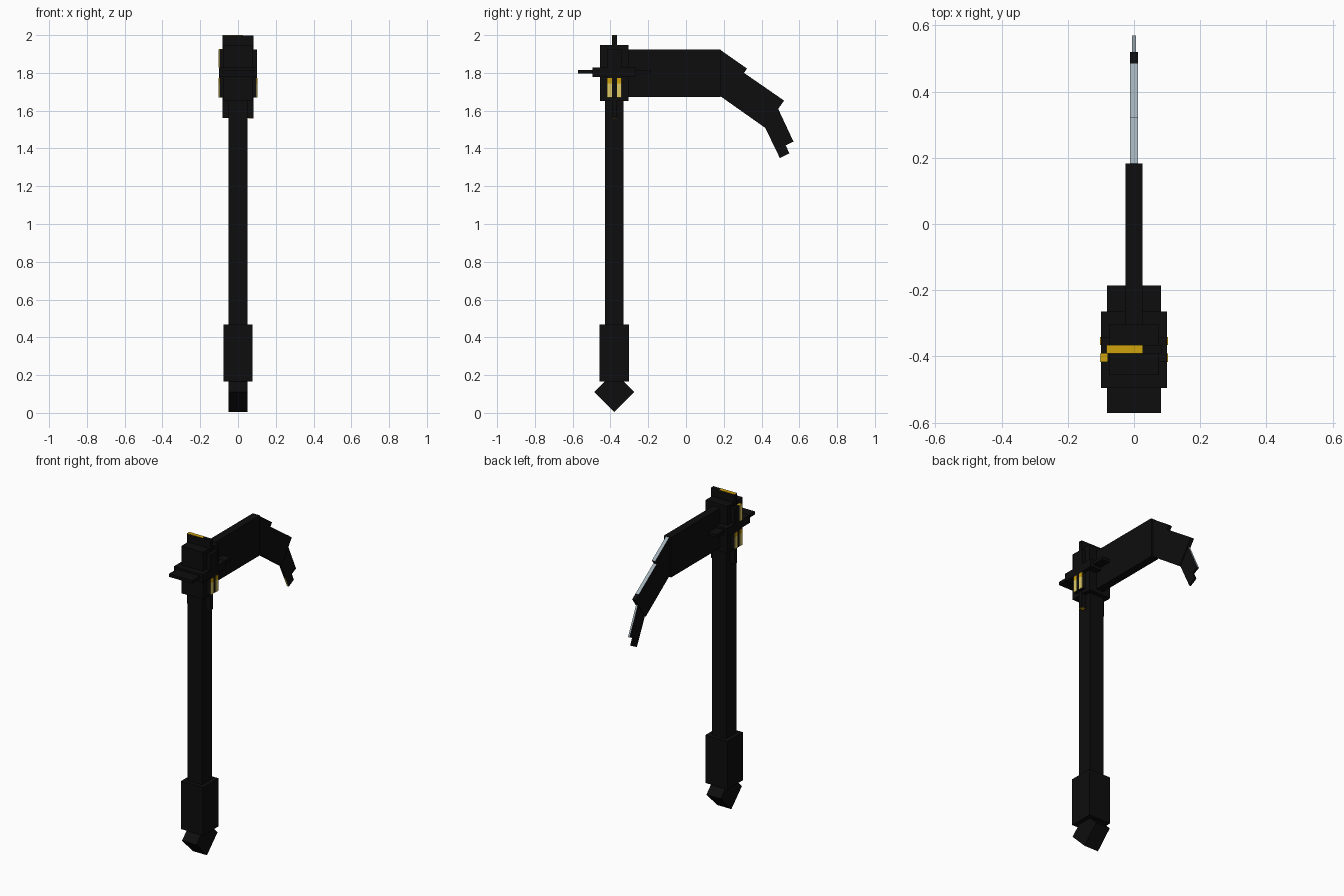
import bpy, bmesh, math
from mathutils import Matrix

if "Cube" in bpy.data.objects:
    bpy.data.objects.remove(bpy.data.objects["Cube"])


def mat(name, c):
    m = bpy.data.materials.new(name)
    m.diffuse_color = (*c, 1)
    m.use_nodes = True
    m.node_tree.nodes["Principled BSDF"].inputs["Base Color"].default_value = m.diffuse_color
    return m


BLACK = mat("black", (0.004, 0.004, 0.004))
STEEL = mat("steel grey", (0.36, 0.43, 0.48))
GOLD = mat("gold", (0.62, 0.36, 0.004))
PALE = mat("pale gold", (0.75, 0.6, 0.13))
CY = -0.38  # y of the shaft axis


def finish(bm, name, mats):
    bmesh.ops.recalc_face_normals(bm, faces=bm.faces)
    me = bpy.data.meshes.new(name)
    bm.to_mesh(me)
    bm.free()
    for m in mats:
        me.materials.append(m)
    ob = bpy.data.objects.new(name, me)
    bpy.context.collection.objects.link(ob)
    return ob


def box(name, x, y, z, m=BLACK, tilt=0):
    """Box from (min, max) ranges, optionally turned about x."""
    bm = bmesh.new()
    bmesh.ops.create_cube(bm, size=1)
    c = [(r[0] + r[1]) / 2 for r in (x, y, z)]
    s = [r[1] - r[0] for r in (x, y, z)]
    bm.transform(Matrix.Translation(c) @ Matrix.Rotation(tilt, 4, 'X')
                 @ Matrix.Diagonal((*s, 1)))
    return finish(bm, name, [m])


def blade(name, pts, half, rim=None):
    """Side profile (y, z) extruded to +-half; rim maps edge index to material slot."""
    bm = bmesh.new()
    a = [bm.verts.new((-half, *p)) for p in pts]
    b = [bm.verts.new((half, *p)) for p in pts]
    bm.faces.new(a)
    bm.faces.new(b[::-1])
    n = len(pts)
    for i in range(n):
        j = (i + 1) % n
        f = bm.faces.new((a[i], b[i], b[j], a[j]))
        f.material_index = (rim or {}).get(i, 0)
    return finish(bm, name, [BLACK, STEEL, PALE])


# handle
box("shaft", (-.05, .05), (CY - .05, CY + .05), (.1, 1.7))
box("lower_grip", (-.077, .077), (CY - .077, CY + .077), (.165, .467))
box("pommel", (-.05, .05), (CY - .0745, CY + .0745), (.0355, .1845), tilt=math.pi / 4)

# head block with crossing plates
box("head_block", (-.076, .076), (CY - .076, CY + .076), (1.65, 1.947))
box("upright_plate", (-.083, .083), (-.391, -.366), (1.56, 1.999))
box("upright_thick_plate", (-.1, .1), (-.417, -.341), (1.67, 1.925))
box("level_plate", (-.081, .081), (-.571, -.186), (1.796, 1.815))
box("level_thick_plate", (-.1, .1), (-.495, -.265), (1.778, 1.828))

# gold inlays
box("top_inlay", (-.083, .026), (-.391, -.366), (1.998, 2.0), GOLD)
box("shoulder_inlay", (-.1, -.08), (-.417, -.391), (1.924, 1.927), GOLD)
box("under_inlay", (.055, .082), (-.391, -.366), (1.558, 1.561), GOLD)
for side in (-1, 1):
    xs = sorted((side * .099, side * .102))
    for y in ((-.417, -.391), (-.366, -.341)):
        box("side_inlay", xs, y, (1.67, 1.745), PALE)
        box("side_inlay_top", xs, y, (1.745, 1.772), GOLD)
box("upper_side_inlay", (-.102, -.099), (-.417, -.391), (1.828, 1.925), PALE)

# three blade sections, thinner towards the tip
blade("inner_blade", [(-.34, 1.923), (.183, 1.923), (.183, 1.672), (-.34, 1.672)], .025)
blade("middle_blade", [(.18, 1.923), (.323, 1.823), (.307, 1.80), (.485, 1.677),
                       (.519, 1.653), (.418, 1.51), (.18, 1.678)], .0115,
      {0: 1, 2: 1})
blade("tip_blade", [(.46, 1.66), (.487, 1.612), (.569, 1.436), (.528, 1.417),
                    (.547, 1.374), (.497, 1.349), (.465, 1.415), (.418, 1.512)], .006,
      {0: 1, 1: 1, 5: 2})
